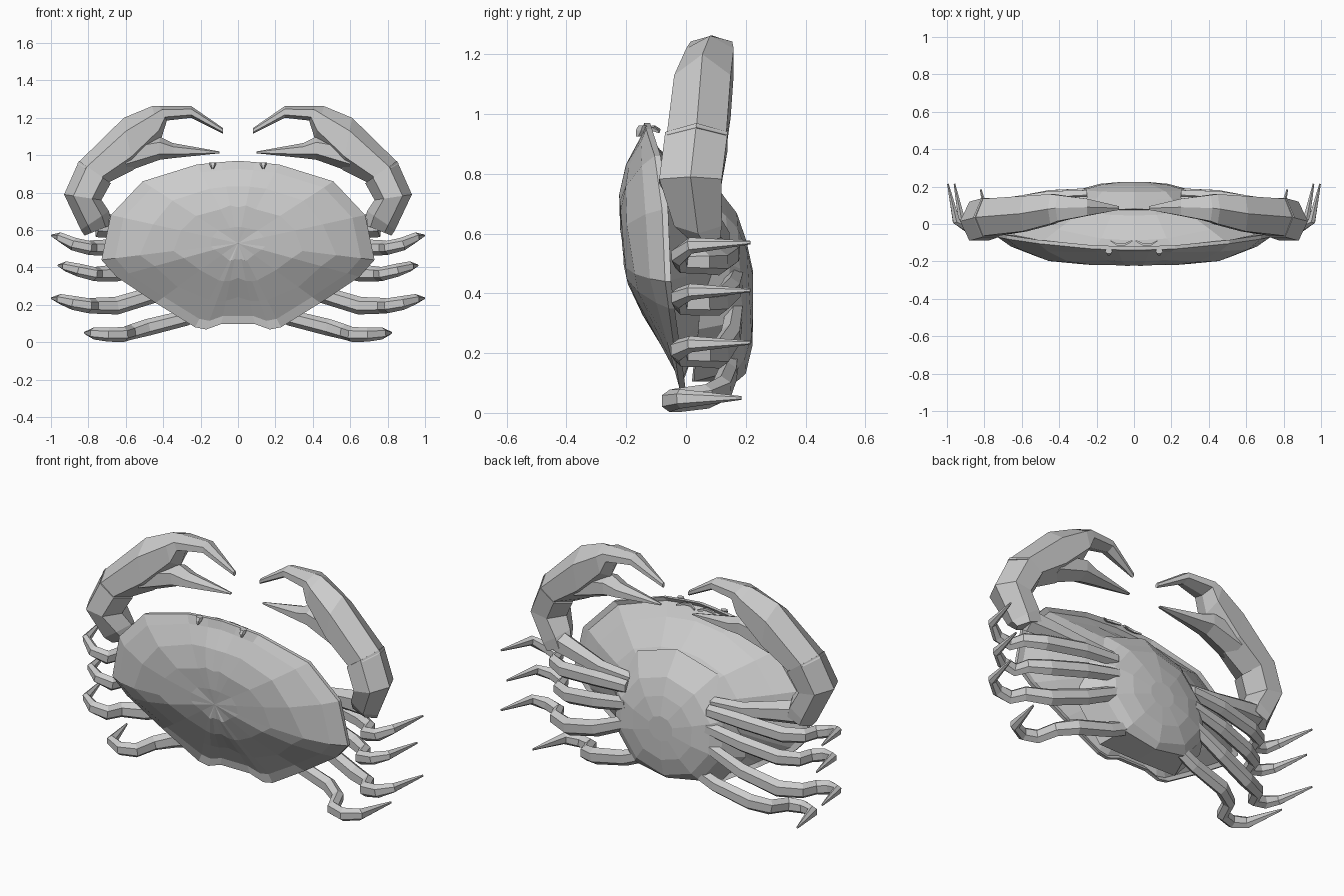
import bpy, bmesh, math, random
from mathutils import Vector

random.seed(4)


def loft(name, rings, mirror=False):
    """Skin a list of equal-length vertex rings, capping both ends."""
    bm = bmesh.new()
    loops = [[bm.verts.new(p) for p in r] for r in rings]
    n = len(loops[0])
    for a, b in zip(loops, loops[1:]):
        for i in range(n):
            bm.faces.new((a[i], a[(i + 1) % n], b[(i + 1) % n], b[i]))
    for cap in (loops[0], loops[-1]):
        f = bm.faces.new(cap)
        if n > 8:
            bmesh.ops.poke(bm, faces=[f])
    bmesh.ops.recalc_face_normals(bm, faces=bm.faces)
    me = bpy.data.meshes.new(name)
    bm.to_mesh(me)
    bm.free()
    ob = bpy.data.objects.new(name, me)
    bpy.context.collection.objects.link(ob)
    if mirror:
        ob.modifiers.new("mirror", 'MIRROR').use_mirror_merge = False
    return ob


def tube(name, path, sides=6, tall=1.25):
    """Limb along (x, y, z, radius) stations, slightly taller than deep."""
    pts = [Vector(p[:3]) for p in path]
    rings = []
    for i, p in enumerate(pts):
        t = (pts[min(i + 1, len(pts) - 1)] - pts[max(i - 1, 0)]).normalized()
        u = Vector((0, 0, 1))
        u = (u - t * u.dot(t)).normalized()
        v = t.cross(u)
        r = path[i][3]
        rings.append([p + u * r * tall * math.sin(a) + v * r * math.cos(a)
                      for a in (math.tau * (k + .5) / sides for k in range(sides))])
    return loft(name, rings, True)


def claw_loft(name, stations, sides=6):
    """Stations: outer x,z, inner x,z, y centre, y half depth."""
    rings = []
    for ox, oz, ix, iz, yc, h in stations:
        ring = []
        for k in range(sides):
            a = math.tau * k / sides
            c, s = math.cos(a), math.sin(a) / .87
            ring.append(((ox + ix) / 2 + c * (ox - ix) / 2, yc + s * h,
                         (oz + iz) / 2 + c * (oz - iz) / 2))
        rings.append(ring)
    return loft(name, rings, True)


def interp(table, z):
    for (z0, y0), (z1, y1) in zip(table, table[1:]):
        if z <= z1:
            return y0 + (y1 - y0) * max(0, (z - z0) / (z1 - z0))
    return table[-1][1]


# carapace: outline rings, domed to the front and shallower to the back
half = [(.09, .963), (.22, .95), (.51, .86), (.68, .68), (.73, .44),
        (.65, .35), (.44, .21), (.23, .08), (.17, .068), (.09, .097)]
outline = [(0, .97)] + half + [(0, .097)] + [(-x, z) for x, z in reversed(half)]
rim = [(.07, -.02), (.44, -.07), (.68, -.08), (.86, -.105), (.97, -.14)]
front = [(.1, -.02), (.27, -.125), (.45, -.205), (.7, -.23), (.85, -.215), (.97, -.14)]
back = [(.1, .04), (.3, .15), (.6, .17), (.78, .14), (.97, -.09)]


def shell_ring(t, depth, power):
    ring = []
    wobble = {}
    for x, z in outline:
        # same wobble on both sides keeps the facets symmetrical
        j = wobble.setdefault((abs(x), z), [random.uniform(-1, 1) for _ in range(2)])
        k = .05 if t < .85 and depth is front else 0
        s = t * (1 + k * j[0])
        zz = .53 + (z - .53) * s
        r = interp(rim, z)
        y = r + (interp(depth, zz) - r) * (1 - s ** power) + k * .1 * (j[1] + 1)
        ring.append((x * s, y, zz))
    return ring


rings = [shell_ring(t, front, 4.5) for t in (.2, .45, .7, .9, 1)]
rings.append([(x, y + .02, z) for x, y, z in rings[-1]])
rings += [shell_ring(t, back, 1.8) for t in (.95, .8, .55, .3)]
loft("carapace", rings)

# sternum: faceted belly plate sloping up into the shell
rings = []
for s, y, tilt in ((1.22, .05, .03), (1, .15, -.02), (.84, .185, -.015), (.55, .212, -.01), (.22, .225, 0)):
    rings.append([(.345 * s * math.sin(a), y + tilt * math.cos(a),
                   max(.105, .40 + .32 * s * math.cos(a)))
                  for a in (math.tau * k / 10 for k in range(10))])
loft("sternum", rings)

# walking legs: root, thigh, step forward at the knee, claw swept back
legs = [
    [(.25, .155, .54, .03), (.45, .145, .53, .036), (.68, .11, .505, .036), (.775, .06, .505, .032),
     (.80, -.015, .505, .03), (.88, -.025, .525, .028), (.95, .015, .56, .022), (.995, .215, .57, .005)],
    [(.25, .165, .45, .03), (.45, .15, .41, .036), (.65, .11, .37, .036), (.745, .06, .365, .032),
     (.77, -.015, .365, .03), (.85, -.025, .385, .028), (.92, .015, .405, .022), (.96, .215, .41, .005)],
    [(.24, .165, .35, .03), (.45, .15, .255, .036), (.65, .11, .195, .038), (.765, .06, .195, .034),
     (.80, -.015, .195, .032), (.88, -.025, .21, .03), (.95, .015, .23, .022), (.995, .215, .235, .005)],
    [(.12, .15, .20, .03), (.28, .14, .13, .034), (.48, .12, .08, .036), (.57, .07, .055, .033),
     (.61, -.03, .042, .032), (.69, -.055, .04, .03), (.77, -.02, .047, .026), (.82, .185, .05, .005)],
]
for i, path in enumerate(legs):
    tube(f"walking_leg_{i + 1}", path)

# claw arms: upper arm, wrist, hand with fixed finger, moving finger
tube("upper_arm", [(.25, .12, .57, .03), (.44, .115, .58, .036), (.62, .085, .61, .046),
                   (.75, .06, .63, .055)])
claw_loft("wrist", [(.82, .57, .67, .63, .06, .055), (.84, .60, .69, .70, .04, .08),
                    (.93, .79, .73, .76, .015, .105), (.85, .97, .68, .85, .035, .105)])
claw_loft("hand", [(.86, .955, .69, .855, .035, .1), (.61, 1.20, .56, .92, .055, .095),
                   (.46, 1.262, .41, 1.09, .08, .08), (.42, 1.262, .38, 1.185, .085, .07),
                   (.25, 1.262, .25, 1.20, .09, .045), (.08, 1.145, .08, 1.115, .085, .01)])
claw_loft("lower_finger", [(.60, 1.08, .60, .91, .055, .08), (.42, 1.10, .42, .975, .07, .065),
                           (.35, 1.065, .34, .985, .075, .05), (.10, 1.02, .10, 1.01, .08, .008)])

# eyes and feelers on the brow
claw_loft("eye", [(.155, .962, .115, .962, -.145, .014), (.15, .945, .12, .945, -.15, .018),
                  (.14, .925, .13, .925, -.16, .008)])
tube("feeler", [(.01, -.09, .945, .006), (.05, -.11, .955, .008),
                (.09, -.11, .95, .007), (.125, -.09, .94, .004)], 4)
